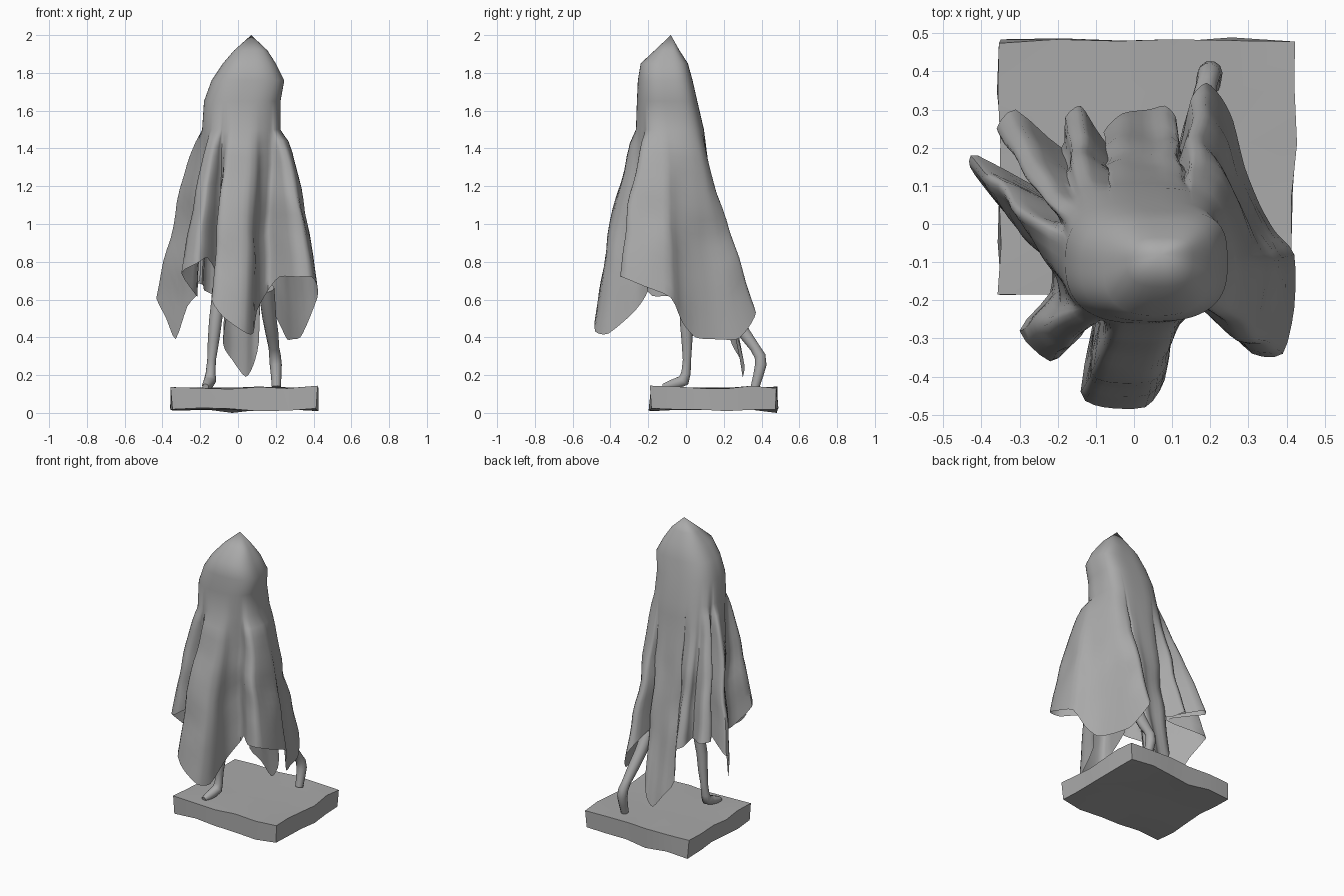
import bpy, bmesh, math
from mathutils import Vector, noise

cube = bpy.data.objects.get("Cube")
if cube:
    bpy.data.objects.remove(cube, do_unlink=True)

grey = bpy.data.materials.new("stone grey")
grey.use_nodes = True
tone = (0.4, 0.4, 0.4, 1)
grey.diffuse_color = tone
grey.node_tree.nodes["Principled BSDF"].inputs["Base Color"].default_value = tone


def finish(name, bm, angle):
    """Turn a bmesh into a shaded, coloured object."""
    bmesh.ops.recalc_face_normals(bm, faces=bm.faces)
    mesh = bpy.data.meshes.new(name)
    bm.to_mesh(mesh)
    bm.free()
    mesh.materials.append(grey)
    obj = bpy.data.objects.new(name, mesh)
    bpy.context.collection.objects.link(obj)
    bpy.ops.object.select_all(action='DESELECT')
    obj.select_set(True)
    bpy.context.view_layer.objects.active = obj
    bpy.ops.object.shade_smooth_by_angle(angle=math.radians(angle))
    return obj


def bridge(bm, ring_a, ring_b):
    """Join two closed rings of equal length with quads."""
    n = len(ring_a)
    for i in range(n):
        j = (i + 1) % n
        bm.faces.new((ring_a[i], ring_a[j], ring_b[j], ring_b[i]))


def spline_loop(points, steps):
    """Closed smooth curve through the points."""
    out, n = [], len(points)
    for i in range(n):
        a, b, c, d = (points[(i + k) % n] for k in (-1, 0, 1, 2))
        m0, m1 = (c - a) * 0.35, (d - b) * 0.35
        for s in range(steps):
            t = s / steps
            t2, t3 = t * t, t * t * t
            out.append(b * (2 * t3 - 3 * t2 + 1) + m0 * (t3 - 2 * t2 + t)
                       + c * (3 * t2 - 2 * t3) + m1 * (t3 - t2))
    return out


def squarish(angle):
    """Point on a rounded square, boxiest at the back left corner."""
    c, s = math.cos(angle), math.sin(angle)
    k = 0.55 if c > 0 and s > 0 else 0.78
    return math.copysign(abs(c) ** k, c), math.copysign(abs(s) ** k, s)


# Hem of the sheet in hundredths, counter-clockwise from the left side
hem = [
    (42, -8, 61), (37, -2, 48), (33, 5, 40), (29, 15, 39), (26, 27, 39),
    (23, 33, 45), (19, 37, 53), (15, 33, 60), (12, 20, 65), (11, 28, 37),
    (8, 31, 25), (4, 30, 19), (-3, 29, 28), (-8, 24, 37), (-5, 18, 60),
    (-10, 25, 61), (-14, 31, 63), (-18, 28, 65), (-19, 20, 68), (-31, 30, 71),
    (-36, 25, 72), (-32, 20, 72), (-20, 7, 70), (-41, 18, 62), (-43, 15, 60),
    (-38, 8, 50), (-33, 2, 39), (-27, -4, 56), (-22, -9, 62), (-22, -18, 62),
    (-30, -28, 74), (-22, -36, 79), (-16, -31, 82), (-10, -21, 70),
    (-14, -44, 60), (-8, -48, 51), (3, -48, 43), (8, -41, 42), (10, -27, 54),
    (16, -20, 65), (22, -25, 72), (31, -34, 72), (39, -34, 72), (42, -22, 67)]

# Hood outline: height, x range, y range
hood = [
    (1.92, -0.02, 0.155, -0.165, -0.035), (1.85, -0.08, 0.2, -0.24, 0.01),
    (1.76, -0.14, 0.245, -0.255, 0.035), (1.65, -0.18, 0.225, -0.26, 0.06),
    (1.5, -0.19, 0.225, -0.265, 0.095)]


def build_sheet():
    bm = bmesh.new()
    tips = spline_loop([Vector(p) / 100 for p in hem], 3)
    n = len(tips)
    angles = []
    for i, p in enumerate(tips):
        even = math.tau * i / n - 0.1
        real = math.atan2(p.y + 0.05, p.x - 0.03)
        off = (real - even + math.pi) % math.tau - math.pi
        angles.append(even + off * 0.5)

    # hood rings
    rings = []
    for z, x0, x1, y0, y1 in hood:
        ring = []
        for a in angles:
            c, s = squarish(a)
            ring.append(Vector(((x0 + x1 + (x1 - x0) * c) / 2,
                                (y0 + y1 + (y1 - y0) * s) / 2, z)))
        rings.append(ring)

    # folds hanging from the shoulder ring to the hem
    shoulder, rows = rings[-1], 14
    for r in range(1, rows + 1):
        t = r / rows
        ring = []
        for s, p in zip(shoulder, tips):
            spread = 0.74 - 0.5 * max(0, p.x - 0.1)
            back = spread + 1.4 * max(0, p.y - 0.05)
            q = Vector((s.x + (p.x - s.x) * t ** spread,
                        s.y + (p.y - s.y) * t ** back,
                        s.z + (p.z - s.z) * t))
            wrinkle = noise.noise_vector(q * 5) * 0.018 * math.sin(math.pi * t)
            ring.append(q + wrinkle)
        rings.append(ring)

    verts = [[bm.verts.new(p) for p in ring] for ring in rings]
    for a, b in zip(verts, verts[1:]):
        bridge(bm, a, b)
    apex = bm.verts.new((0.07, -0.08, 2))
    for i in range(n):
        bm.faces.new((apex, verts[0][i], verts[0][(i + 1) % n]))
    return finish("draped_sheet", bm, 60)


def limb(name, path, sides=10):
    """Tapered tube through (x, y, z, radius) points."""
    bm = bmesh.new()
    pts = [Vector(p[:3]) for p in path]
    rings = []
    for i, p in enumerate(pts):
        along = (pts[min(i + 1, len(pts) - 1)] - pts[max(i - 1, 0)]).normalized()
        side = Vector((1, 0, 0))
        side = (side - along * side.dot(along)).normalized()
        other = along.cross(side)
        rings.append([bm.verts.new(p + path[i][3] * (
            side * math.cos(math.tau * k / sides)
            + other * math.sin(math.tau * k / sides))) for k in range(sides)])
    for a, b in zip(rings, rings[1:]):
        bridge(bm, a, b)
    bm.faces.new(rings[0])
    bm.faces.new(rings[-1])
    return finish(name, bm, 60)


def build_slab():
    """Rough hewn base block with uneven edges."""
    bm = bmesh.new()
    bmesh.ops.create_cube(bm, size=1)
    edges = [e for e in bm.edges
             if abs(e.verts[0].co.z - e.verts[1].co.z) < 0.1]
    bmesh.ops.subdivide_edges(bm, edges=edges, cuts=4, use_grid_fill=True)
    for v in bm.verts:
        edge = max(abs(v.co.x), abs(v.co.y)) > 0.49
        v.co = Vector((0.035 + v.co.x * 0.77, 0.148 + v.co.y * 0.67,
                       0.075 + v.co.z * 0.115))
        v.co += noise.noise_vector(v.co * 6) * (0.018 if edge else 0.006)
        v.co.z = max(v.co.z, 0)
    low = min(bm.verts, key=lambda v: v.co.z)
    low.co.z = 0
    return finish("base_slab", bm, 30)


build_sheet()
build_slab()

# Planted leg, turning forward into the foot
limb("right_leg", [
    (-0.1, 0.01, 0.66, 0.036), (-0.105, 0.01, 0.6, 0.036),
    (-0.12, 0.0, 0.48, 0.034), (-0.13, 0.005, 0.38, 0.03),
    (-0.14, 0.005, 0.28, 0.023), (-0.145, 0.0, 0.21, 0.026),
    (-0.148, -0.012, 0.172, 0.033), (-0.157, -0.05, 0.156, 0.03),
    (-0.165, -0.085, 0.146, 0.026), (-0.172, -0.12, 0.138, 0.016)])

# Trailing leg with the heel raised
limb("left_leg", [
    (0.15, 0.16, 0.66, 0.042), (0.155, 0.19, 0.61, 0.041),
    (0.165, 0.25, 0.51, 0.037), (0.18, 0.31, 0.42, 0.034),
    (0.19, 0.365, 0.345, 0.028), (0.196, 0.392, 0.3, 0.031),
    (0.2, 0.396, 0.255, 0.032), (0.202, 0.383, 0.2, 0.028),
    (0.203, 0.365, 0.137, 0.024)])
